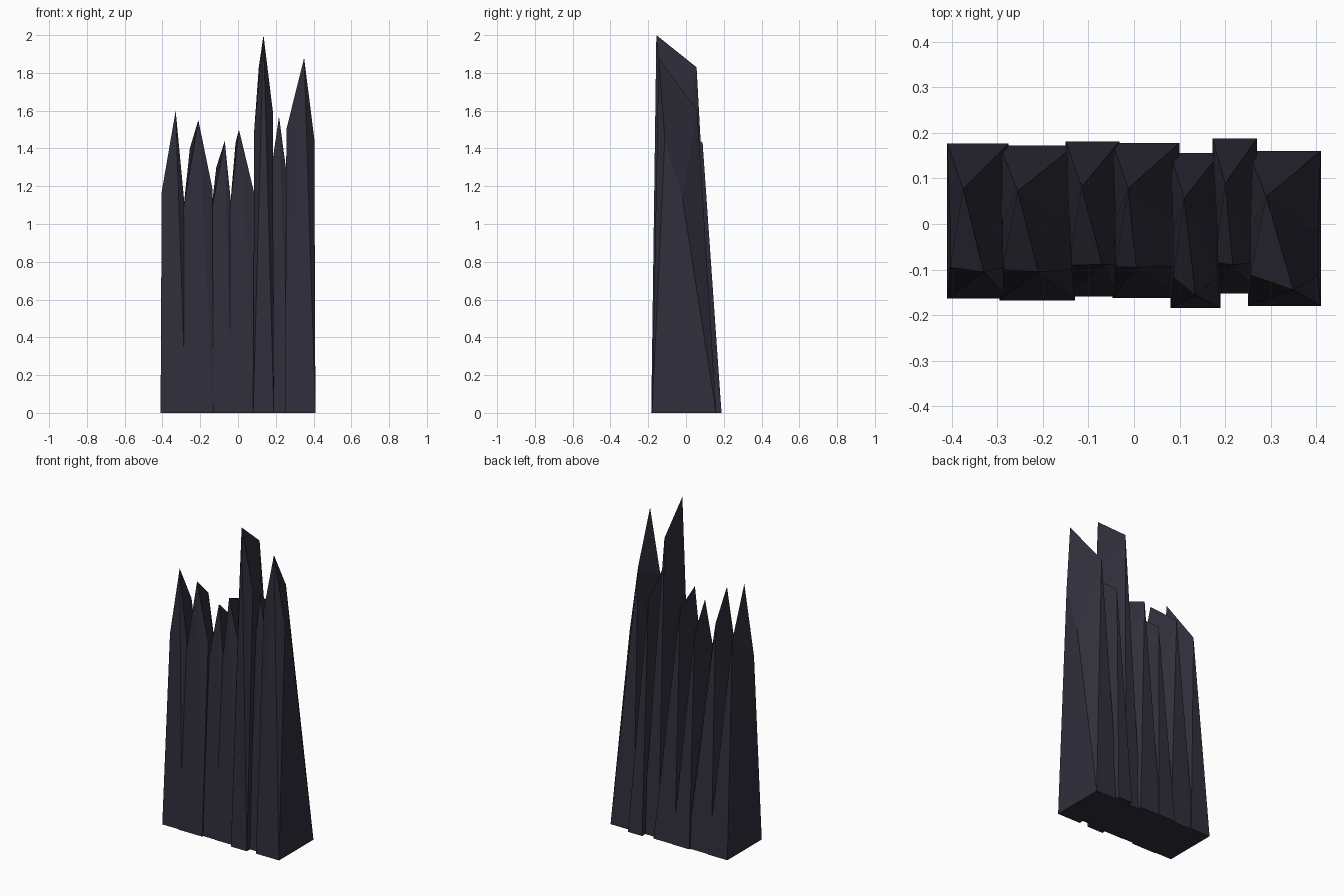
import bpy
import bmesh

cube = bpy.data.objects.get("Cube")
if cube:
    bpy.data.objects.remove(cube, do_unlink=True)

# Dark slate colour shared by every shard
stone = bpy.data.materials.new("dark_slate")
stone.use_nodes = True
color = (0.030, 0.028, 0.044, 1)
stone.diffuse_color = color
stone.node_tree.nodes["Principled BSDF"].inputs["Base Color"].default_value = color

DEPTH = 0.34    # every shard has the same footprint depth
INSET = 0.006   # sides lean in slightly at the shoulders


def shard(name, x0, x1, front, peak, shoulders, ridge):
    """Leaning slab: a front peak joined by a ridge to a lower back peak."""
    back = front + DEPTH
    zl, zr = shoulders
    rx, rz = ridge
    bm = bmesh.new()
    v = bm.verts.new
    # footprint
    fl, fr = v((x0, front, 0)), v((x1, front, 0))
    bl, br = v((x0, back, 0)), v((x1, back, 0))
    # front shoulders and peak
    sl = v((x0 + INSET, front + 0.068, zl))
    sr = v((x1 - INSET, front + 0.068, zr))
    top = v(peak)
    # back shoulders and peak
    tl = v((x0 + INSET, back - 0.165, rz - 0.46))
    tr = v((x1 - INSET, back - 0.18, rz - 0.46))
    rear = v((rx, back - 0.1, rz))
    faces = [
        (fl, bl, br, fr),                                     # underside
        (fl, fr, top), (fl, top, sl), (fr, sr, top),          # front
        (br, bl, rear), (br, rear, tr), (bl, tl, rear),       # back
        (fl, sl, tl, bl), (fr, br, tr, sr),                   # sides
        (sl, top, rear), (sl, rear, tl),                      # left slope
        (sr, rear, top), (sr, tr, rear),                      # right slope
    ]
    for f in faces:
        bm.faces.new(f)
    bmesh.ops.recalc_face_normals(bm, faces=bm.faces)
    mesh = bpy.data.meshes.new(name)
    bm.to_mesh(mesh)
    bm.free()
    mesh.materials.append(stone)
    obj = bpy.data.objects.new(name, mesh)
    bpy.context.collection.objects.link(obj)


# Row of shards from right to left of the model:
# x range, front y, front peak, shoulder heights, back peak x and height
shard("outer_right_shard", -0.41, -0.275, -0.163, (-0.33, -0.105, 1.60), (1.17, 1.08), (-0.375, 1.33))
shard("right_shard", -0.295, -0.13, -0.168, (-0.21, -0.105, 1.55), (1.08, 1.19), (-0.255, 1.40))
shard("short_shard", -0.15, -0.032, -0.159, (-0.07, -0.088, 1.44), (1.05, 1.12), (-0.115, 1.30))
shard("middle_shard", -0.047, 0.10, -0.162, (0.005, -0.095, 1.50), (1.10, 1.13), (-0.013, 1.43))
shard("tallest_shard", 0.08, 0.19, -0.184, (0.135, -0.157, 2.0), (1.50, 1.60), (0.11, 1.83))
shard("narrow_shard", 0.172, 0.27, -0.152, (0.217, -0.09, 1.57), (1.30, 1.22), (0.20, 1.43))
shard("outer_left_shard", 0.25, 0.41, -0.18, (0.35, -0.145, 1.88), (1.50, 1.45), (0.29, 1.60))
